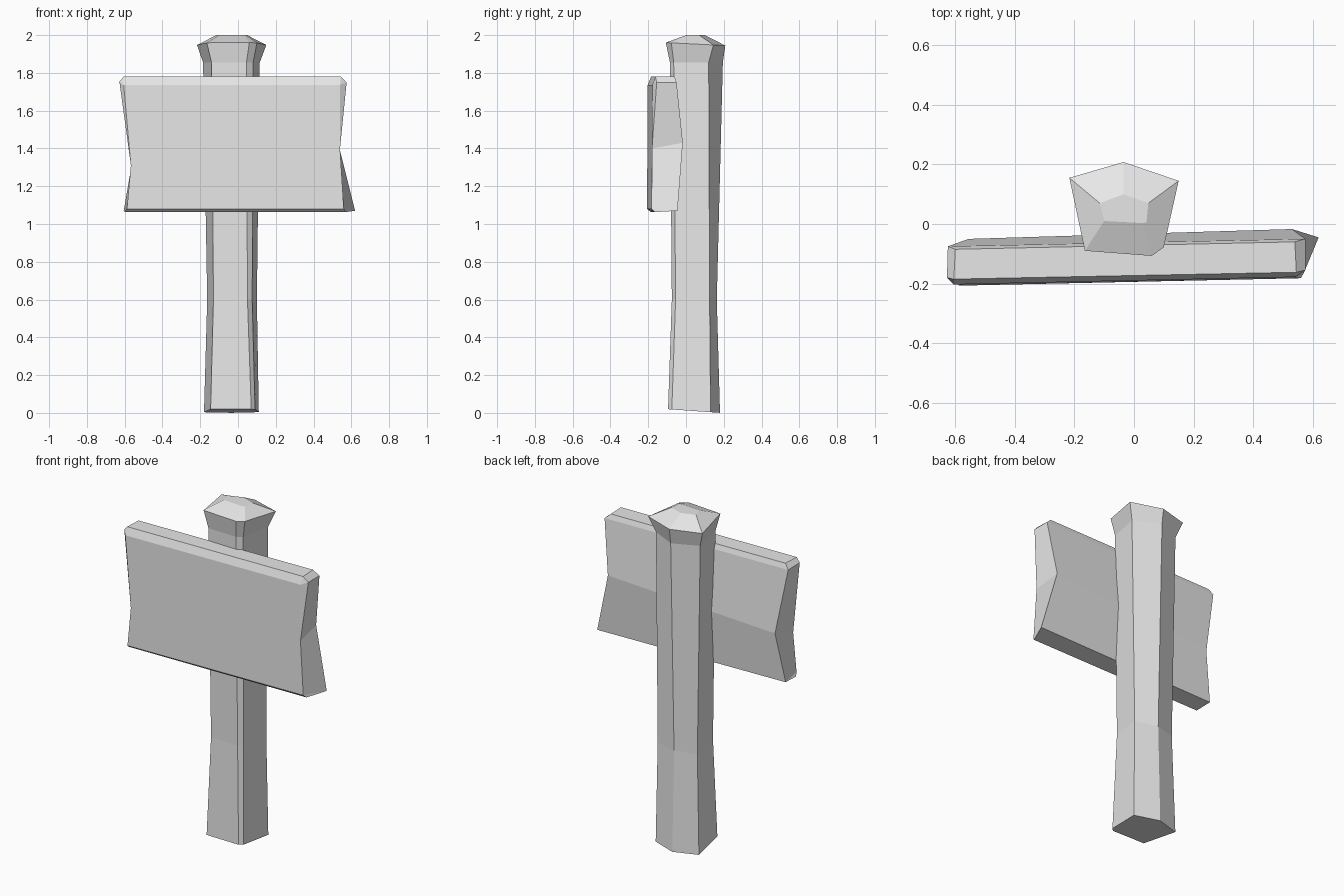
import bpy
import bmesh

cube = bpy.data.objects.get("Cube")
if cube:
    bpy.data.objects.remove(cube)

grey = bpy.data.materials.new("plain grey")
grey.use_nodes = True
grey.diffuse_color = (0.8, 0.8, 0.8, 1)
for node in grey.node_tree.nodes:
    if node.type == 'BSDF_PRINCIPLED':
        node.inputs["Base Color"].default_value = grey.diffuse_color


def finish(bm, name):
    """Turn a bmesh into a flat-shaded object with outward normals."""
    bmesh.ops.recalc_face_normals(bm, faces=bm.faces)
    mesh = bpy.data.meshes.new(name)
    bm.to_mesh(mesh)
    bm.free()
    mesh.materials.append(grey)
    obj = bpy.data.objects.new(name, mesh)
    bpy.context.collection.objects.link(obj)
    return obj


def bridge(bm, first, second):
    """Join two closed rings of vertices with a band of quads."""
    count = len(first)
    for i in range(count):
        j = (i + 1) % count
        bm.faces.new((first[i], first[j], second[j], second[i]))


def build_post():
    # Five-sided section with one chamfered corner:
    # front right, front left, chamfer, back left, back, back right
    # Each level: height, tilt towards the back, section
    levels = [
        (0.013, -0.07, [(-.145, -.09), (.07, -.095), (.09, -.075),
                        (.11, .13), (-.035, .18), (-.18, .135)]),
        (0.6, 0, [(-.13, -.07), (.05, -.075), (.075, -.055),
                  (.1, .125), (-.035, .163), (-.163, .125)]),
        (1.855, 0, [(-.14, -.08), (.045, -.085), (.08, -.065),
                    (.115, .12), (-.035, .195), (-.185, .13)]),
        (1.955, -0.05, [(-.165, -.09), (.06, -.107), (.1, -.078),
                        (.15, .145), (-.035, .208), (-.217, .155)]),
        (2.0, 0, [(-.1, .01), (.03, .003), (.042, .006),
                  (.048, .07), (-.035, .1), (-.115, .07)]),
    ]
    bm = bmesh.new()
    rings = [[bm.verts.new((x, y, z + tilt * y)) for x, y in section]
             for z, tilt, section in levels]
    for lower, upper in zip(rings, rings[1:]):
        bridge(bm, lower, upper)
    bm.faces.new(rings[0])
    bm.faces.new(rings[-1])
    return finish(bm, "post")


def build_board():
    # Outline of each worn end, running up the front and down the back
    left_end = [
        (.56, -.182, 1.08), (.54, -.18, 1.4), (.54, -.178, 1.735),
        (.545, -.162, 1.78), (.54, -.06, 1.78), (.575, -.05, 1.75),
        (.53, -.017, 1.43), (.62, -.045, 1.07), (.57, -.165, 1.063)]
    right_end = [
        (-.588, -.207, 1.08), (-.567, -.205, 1.31), (-.605, -.203, 1.735),
        (-.605, -.185, 1.78), (-.6, -.085, 1.78), (-.625, -.075, 1.75),
        (-.555, -.05, 1.36), (-.605, -.08, 1.07), (-.6, -.185, 1.063)]
    bm = bmesh.new()
    rings = []
    for outline, tip in ((left_end, (.575, -.155, 1.75)),
                         (right_end, (-.628, -.18, 1.755))):
        ring = [bm.verts.new(p) for p in outline]
        rings.append(ring)
        low, mid, high, top, top_back, back_high, back_mid, back_low, under = ring
        corner = bm.verts.new(tip)
        # Chamfered upper corner, then the pinched end faces
        for face in ((high, top, corner),
                     (top, top_back, back_high, corner),
                     (mid, high, corner),
                     (mid, corner, back_high, back_mid),
                     (low, mid, back_mid, back_low),
                     (low, back_low, under)):
            bm.faces.new(face)
    bridge(bm, *rings)
    return finish(bm, "sign_board")


build_post()
build_board()
